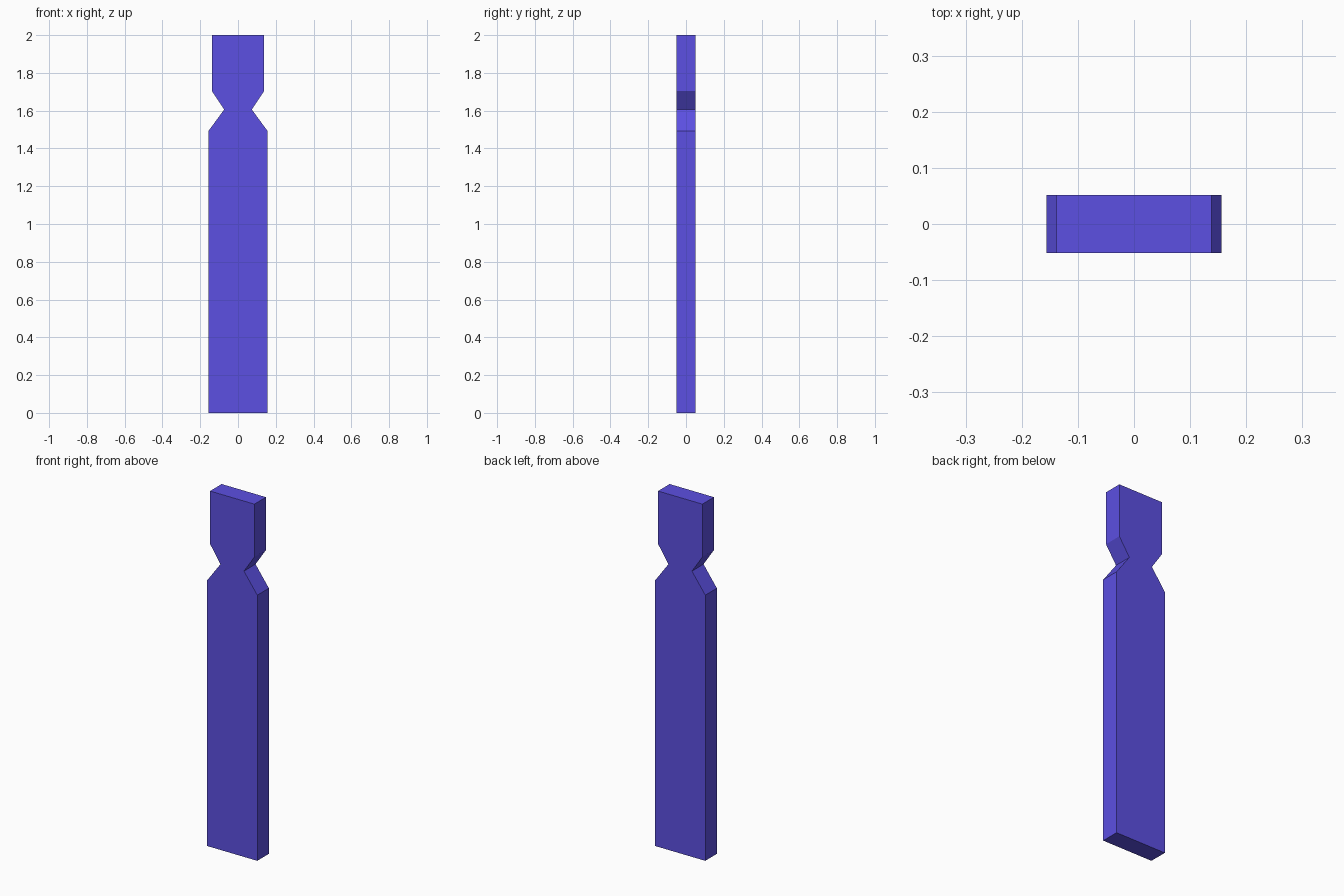
import bpy
import bmesh

if "Cube" in bpy.data.objects:
    bpy.data.objects.remove(bpy.data.objects["Cube"])

HALF_DEPTH = 0.0515

# Right half of the front outline (x, z), bottom to top; the notch forms the neck
half_outline = [(0.156, 0.0), (0.156, 1.493), (0.073, 1.606), (0.138, 1.703), (0.138, 2.0)]
outline = half_outline + [(-x, z) for x, z in reversed(half_outline)]

# Notched plank: mirrored outline extruded through its thickness
bm = bmesh.new()
front = bm.faces.new([bm.verts.new((x, -HALF_DEPTH, z)) for x, z in outline])
extruded = bmesh.ops.extrude_face_region(bm, geom=[front], use_keep_orig=True)
back_verts = [g for g in extruded["geom"] if isinstance(g, bmesh.types.BMVert)]
bmesh.ops.translate(bm, verts=back_verts, vec=(0, 2 * HALF_DEPTH, 0))
bmesh.ops.recalc_face_normals(bm, faces=bm.faces)

mesh = bpy.data.meshes.new("notched_plank")
bm.to_mesh(mesh)
bm.free()
plank = bpy.data.objects.new("notched_plank", mesh)
bpy.context.collection.objects.link(plank)

# Blue-violet finish
finish = bpy.data.materials.new("blue_violet")
finish.diffuse_color = (0.107, 0.08, 0.76, 1.0)
finish.use_nodes = True
finish.node_tree.nodes["Principled BSDF"].inputs["Base Color"].default_value = finish.diffuse_color
mesh.materials.append(finish)
